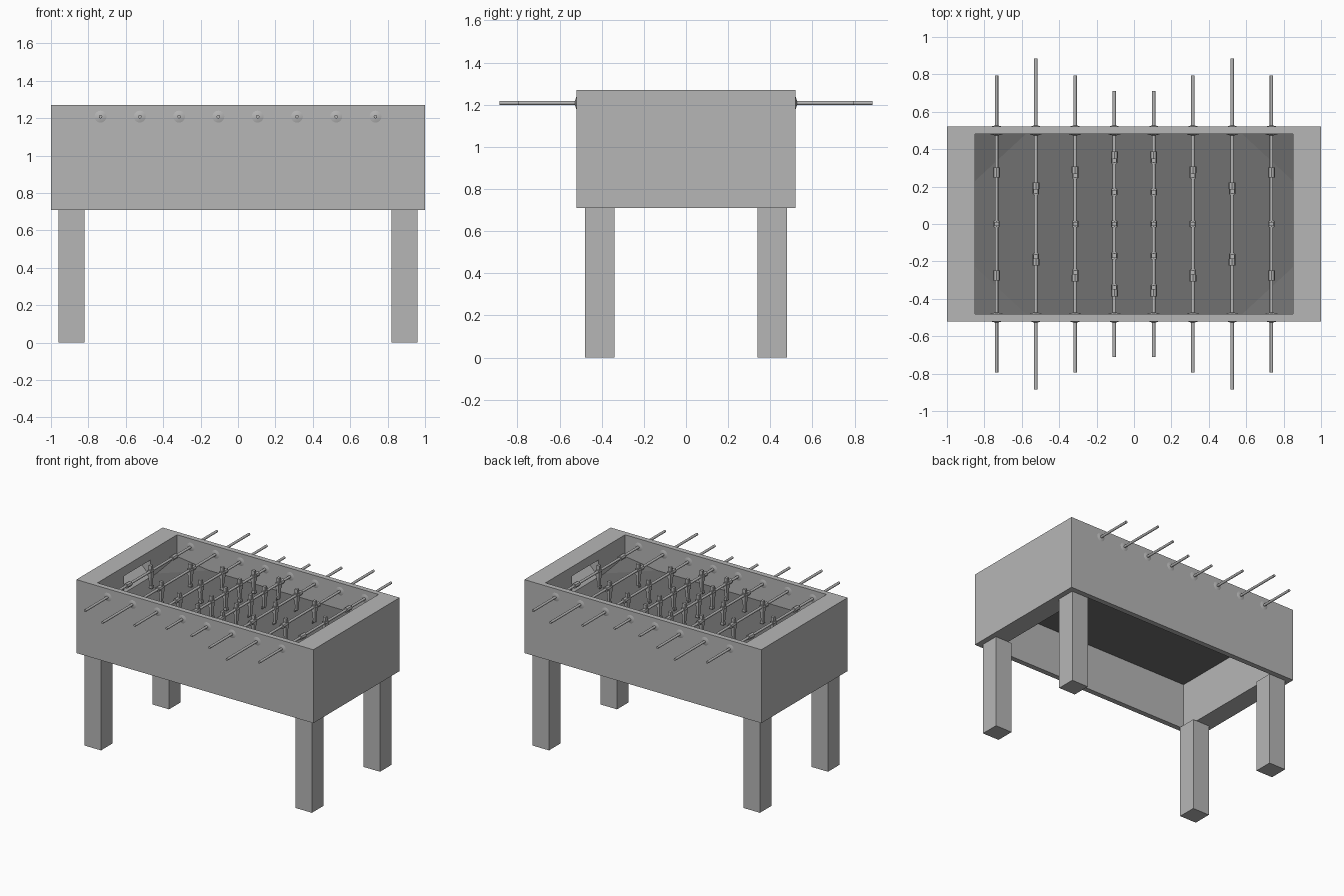
import bpy, bmesh, math
from mathutils import Matrix, Vector

cube = bpy.data.objects.get("Cube")
if cube:
    bpy.data.objects.remove(cube, do_unlink=True)


def material(name, v):
    m = bpy.data.materials.new(name)
    m.use_nodes = True
    m.diffuse_color = (v, v, v, 1)
    m.node_tree.nodes["Principled BSDF"].inputs["Base Color"].default_value = (v, v, v, 1)
    return m


GREY = material("light grey", 0.47)
DARK = material("dark grey", 0.165)


def finish(name, bm, mat, smooth=False):
    bmesh.ops.recalc_face_normals(bm, faces=bm.faces[:])
    me = bpy.data.meshes.new(name)
    bm.to_mesh(me)
    bm.free()
    me.materials.append(mat)
    ob = bpy.data.objects.new(name, me)
    bpy.context.collection.objects.link(ob)
    if smooth:
        bpy.ops.object.select_all(action='DESELECT')
        bpy.context.view_layer.objects.active = ob
        ob.select_set(True)
        bpy.ops.object.shade_smooth_by_angle(angle=math.radians(35))
    return ob


def box(bm, x0, x1, y0, y1, z0, z1):
    c = Vector(((x0 + x1) / 2, (y0 + y1) / 2, (z0 + z1) / 2))
    s = Matrix.Diagonal((abs(x1 - x0), abs(y1 - y0), abs(z1 - z0), 1))
    return bmesh.ops.create_cube(bm, size=1, matrix=Matrix.Translation(c) @ s)["verts"]


def rod(bm, x, y, z, r, length, sides=12, r2=None):
    """Cylinder or cone along y, centred at the given point."""
    m = Matrix.Translation((x, y, z)) @ Matrix.Rotation(math.radians(-90), 4, 'X')
    bmesh.ops.create_cone(bm, cap_ends=True, segments=sides, radius1=r,
                          radius2=r if r2 is None else r2, depth=length, matrix=m)


def prism(bm, pts, offset):
    """Closed polygon extruded along an offset."""
    f = bm.faces.new([bm.verts.new(p) for p in pts])
    ext = bmesh.ops.extrude_face_region(bm, geom=[f])["geom"]
    bmesh.ops.translate(bm, vec=offset, verts=[v for v in ext if isinstance(v, bmesh.types.BMVert)])
    if not f.is_valid:
        return
    if not any(len(e.link_faces) == 2 for e in f.edges):
        bm.faces.new(f.verts)


BOTTOM, TOP, FLOOR = 0.71, 1.27, 1.07
HX, HY, IX, IY = 1.0, 0.52, 0.85, 0.48
GOAL_Y, GOAL_TOP = 0.16, 1.20
ROD_Z = 1.208

# Long side walls
for sy, name in ((-1, "front_wall"), (1, "back_wall")):
    bm = bmesh.new()
    box(bm, -HX, HX, sy * IY, sy * HY, BOTTOM, TOP)
    finish(name, bm, GREY)

# End blocks with a recessed goal and a sloping chute
for sx, name in ((-1, "right_end"), (1, "left_end")):
    bm = bmesh.new()
    back = 0.98
    box(bm, sx * back, sx * HX, -IY, IY, BOTTOM, TOP)
    box(bm, sx * IX, sx * back, -IY, IY, BOTTOM, FLOOR)
    box(bm, sx * IX, sx * back, -IY, IY, GOAL_TOP, TOP)
    for sy in (-1, 1):
        box(bm, sx * IX, sx * back, sy * GOAL_Y, sy * IY, FLOOR, GOAL_TOP)
    finish(name + "_block", bm, GREY)
    bm = bmesh.new()
    prism(bm, [(sx * IX, -GOAL_Y, FLOOR), (sx * back, -GOAL_Y, FLOOR),
               (sx * back, -GOAL_Y, GOAL_TOP)], (0, 2 * GOAL_Y, 0))
    finish(name + "_goal_chute", bm, GREY)

# Playing field and its raised corners
bm = bmesh.new()
box(bm, -IX, IX, -IY, IY, FLOOR - 0.01, FLOOR)
finish("playing_field", bm, DARK)
bm = bmesh.new()
for sx in (-1, 1):
    for sy in (-1, 1):
        base = [bm.verts.new((sx * x, sy * y, FLOOR)) for x, y in ((IX, 0.23), (0.58, IY), (IX, IY))]
        apex = bm.verts.new((sx * IX, sy * IY, FLOOR + 0.035))
        bm.faces.new(base)
        for i in range(3):
            if i == 0:
                bm.faces.new((base[0], base[1], apex))
            else:
                bm.faces.new((base[i], base[(i + 1) % 3], apex))
finish("corner_ramps", bm, DARK)

# Legs
for sx, nx in ((-1, "right"), (1, "left")):
    for sy, ny in ((-1, "front"), (1, "back")):
        bm = bmesh.new()
        box(bm, sx * 0.82, sx * 0.96, sy * 0.34, sy * 0.48, 0, BOTTOM)
        finish(f"{ny}_{nx}_leg", bm, GREY)


# Player figure: head, shoulders, tapered body and foot
def player(bm, x, y, facing):
    rod(bm, x, y, ROD_Z, 0.017, 0.03, 8)
    box(bm, x - 0.012, x + 0.012, y - 0.011, y + 0.011, ROD_Z + 0.01, ROD_Z + 0.045)
    box(bm, x - 0.014, x + 0.014, y - 0.019, y + 0.019, ROD_Z - 0.035, ROD_Z + 0.012)
    leg = box(bm, x - 0.011, x + 0.011, y - 0.015, y + 0.015, 1.09, ROD_Z - 0.035)
    for v in leg:
        if v.co.z < 1.1:
            v.co.y = y + (v.co.y - y) * 0.6
            v.co.x = x + (v.co.x - x) * 0.7
    box(bm, x - 0.009, x + facing * 0.016, y - 0.012, y + 0.012, 1.08, 1.10)


# Rods: position, half length, player positions, bumper position, bumper length
ROWS = [
    (0.735, 0.795, (0,), 0.275, 0.055),
    (0.525, 0.885, (-0.175, 0.175), 0.205, 0.035),
    (0.315, 0.795, (-0.26, 0, 0.26), 0.29, 0.035),
    (0.105, 0.71, (-0.34, -0.17, 0, 0.17, 0.34), 0.37, 0.035),
]
for side in (-1, 1):
    for i, (rx, half, men, bump, blen) in enumerate(ROWS):
        x, tag = side * rx, f"{'right' if side < 0 else 'left'}_{i + 1}"
        bm = bmesh.new()
        rod(bm, x, 0, ROD_Z, 0.0095, 2 * half)
        finish("rod_" + tag, bm, GREY, True)
        # Rubber bumpers
        bm = bmesh.new()
        for sy in (-1, 1):
            rod(bm, x, sy * bump, ROD_Z, 0.019, blen, 8)
        finish("bumpers_" + tag, bm, GREY)
        # Wall bushings
        bm = bmesh.new()
        for sy in (-1, 1):
            for y, d in ((HY + 0.003, 1), (IY - 0.003, -1)):
                out = sy * d
                rod(bm, x, sy * y, ROD_Z, 0.032 if out > 0 else 0.012, 0.006, 16,
                    0.012 if out > 0 else 0.032)
        finish("bushings_" + tag, bm, GREY, True)
        # Players on this rod
        bm = bmesh.new()
        for y in men:
            player(bm, x, y, -side)
        finish("players_" + tag, bm, GREY)
